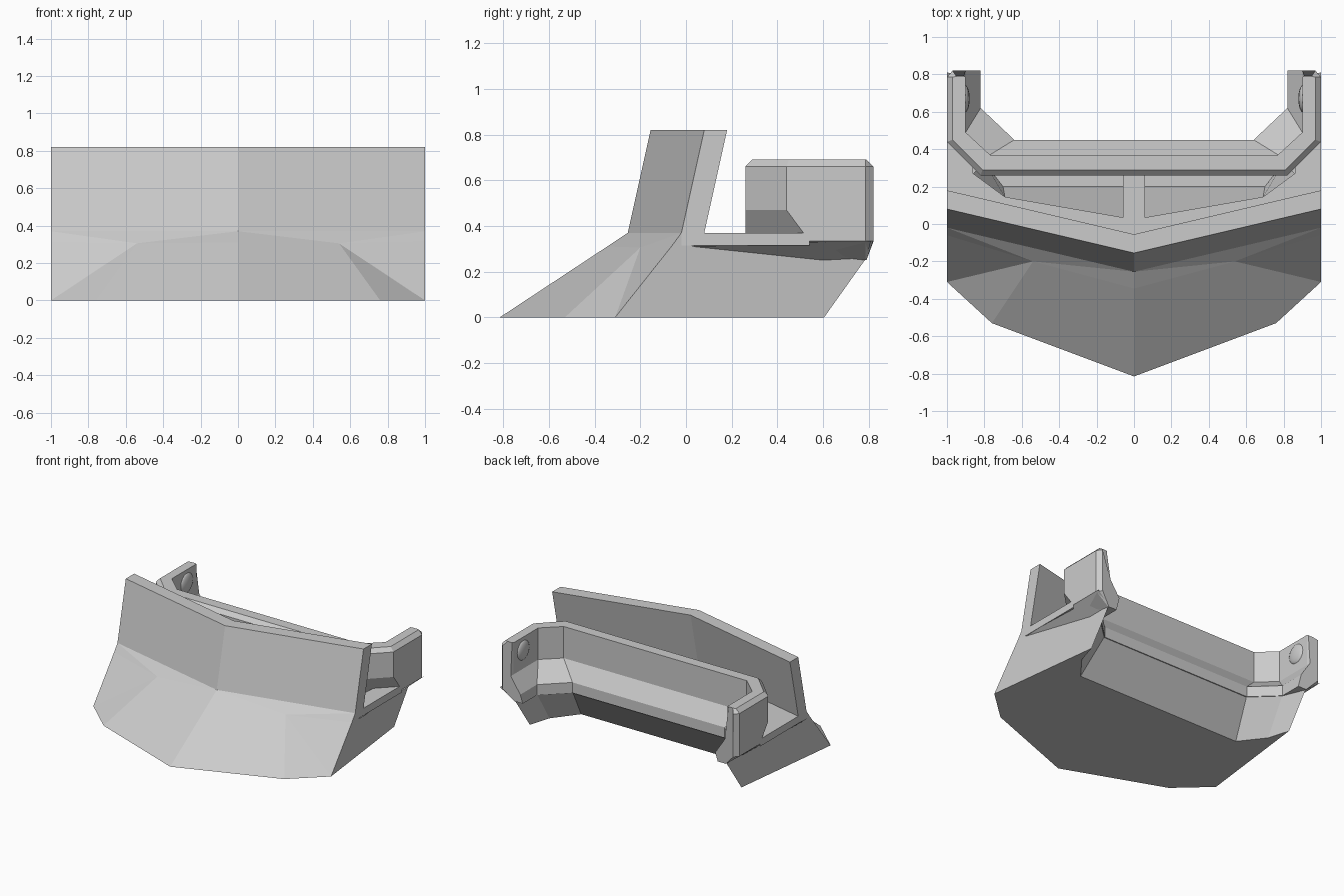
import bpy, bmesh, math

if "Cube" in bpy.data.objects:
    bpy.data.objects.remove(bpy.data.objects["Cube"])


def half_mesh(name, verts, faces):
    """Right-hand half of a part, completed by a mirror across x = 0."""
    me = bpy.data.meshes.new(name)
    me.from_pydata(verts, [], faces)
    bm = bmesh.new()
    bm.from_mesh(me)
    bmesh.ops.recalc_face_normals(bm, faces=bm.faces)
    bm.to_mesh(me)
    bm.free()
    ob = bpy.data.objects.new(name, me)
    bpy.context.collection.objects.link(ob)
    mod = ob.modifiers.new("mirror", 'MIRROR')
    mod.use_clip = True
    return ob


def half_prism(name, outline, z0, z1, shear=0.0):
    """Extrude a half outline (first and last point on x = 0) with a y shear."""
    n = len(outline)
    verts = [(x, y, z0) for x, y in outline] + [(x, y + shear, z1) for x, y in outline]
    faces = [tuple(range(n)), tuple(range(n, 2 * n))]
    faces += [(i, i + 1, n + i + 1, n + i) for i in range(n - 1)]
    return half_mesh(name, verts, faces)


# upper blade: shallow V in plan, leaning back
half_prism("upper_blade", [(0, -.255), (1, -.02), (1, .08), (0, -.155)], .37, .82, .1)

# ledge behind the blade, with side rails running back to the bumper
half_prism("ledge", [(0, -.25), (1, -.02), (1, .54), (.87, .41), (.86, .27),
                     (.69, .145), (0, .025)], .315, .37)

# inner wall dropping from the ledge edge to the floor
half_mesh("inner_wall", [(0, .025, .315), (.69, .145, .315), (.86, .27, .315),
                         (0, .2, .01), (.7, .2, .01), (.8, .33, .01)],
          [(0, 1, 4, 3), (1, 2, 5, 4)])

# central rib bridging ledge and bumper
half_prism("centre_rib", [(0, 0), (.06, 0), (.06, .26), (0, .26)], .3, .37)

# hollow lower skirt: faceted front, tapered sides, floor and sloping back wall
skirt_verts = [
    (0, -.815, 0), (.76, -.53, 0), (1, -.31, 0), (.89, .605, 0), (.7, .26, 0), (0, .26, 0),
    (0, -.345, .31), (.54, -.2, .305), (1, -.06, .315),
    (0, -.255, .37), (1, -.02, .37),
    (1, .03, .31), (.9, .6, .25), (.89, .79, .26), (.64, .45, .26), (0, .45, .26),
    (.84, .44, 0), (.82, .62, .26), (1, .81, .335)]
half_mesh("lower_skirt", skirt_verts, [
    (0, 1, 2, 3, 16, 4, 5), (0, 1, 7, 6), (1, 2, 7), (2, 8, 7),
    (6, 7, 9), (7, 8, 10), (7, 10, 9),
    (2, 3, 13, 12, 11, 10, 8), (11, 12, 13, 18),
    (3, 16, 17, 13), (16, 4, 14, 17), (4, 5, 15, 14)])

# rear bumper: profile levels, each z, end x, bevel start, outer corner, inner corner
END = .82
levels = [
    (.335, .97, (1, .785), (1, .54), (.72, .26)),
    (.47, .97, (1, .785), (1, .44), (.82, .26)),
    (.66, .97, (1, .785), (1, .44), (.82, .26)),
    (.69, .95, (.97, .785), (.97, .45), (.81, .29)),
    (.69, .91, (.90, .785), (.90, .49), (.77, .37)),
    (.45, .90, (.90, .785), (.90, .49), (.77, .37)),
    (.33, .82, (.82, .785), (.82, .62), (.64, .45)),
    (.25, .82, (.82, .785), (.82, .62), (.64, .45)),
    (.25, .89, (.89, .785), (.86, .58), (.66, .38))]
end_y = [END, END, END, .79, .79, END, END, .79, .79]
verts = []
for (z, end_x, bevel, outer, inner), ey in zip(levels, end_y):
    verts += [(end_x, ey, z), (*bevel, z), (*outer, z), (*inner, z), (0, inner[1], z)]
n = len(levels)
faces = [tuple(5 * i for i in range(n))]
for i in range(n):
    j = (i + 1) % n
    faces += [(5 * i + k, 5 * i + k + 1, 5 * j + k + 1, 5 * j + k) for k in range(4)]
half_mesh("rear_bumper", verts, faces)

# domed bolts on the inside of the arms
for side in (-1, 1):
    bpy.ops.mesh.primitive_uv_sphere_add(segments=16, ring_count=8, radius=.075,
                                         location=(side * .905, .67, .59))
    bolt = bpy.context.object
    bolt.name = "bolt"
    bolt.scale = (.35, 1, 1)
    bpy.ops.object.shade_smooth_by_angle()
